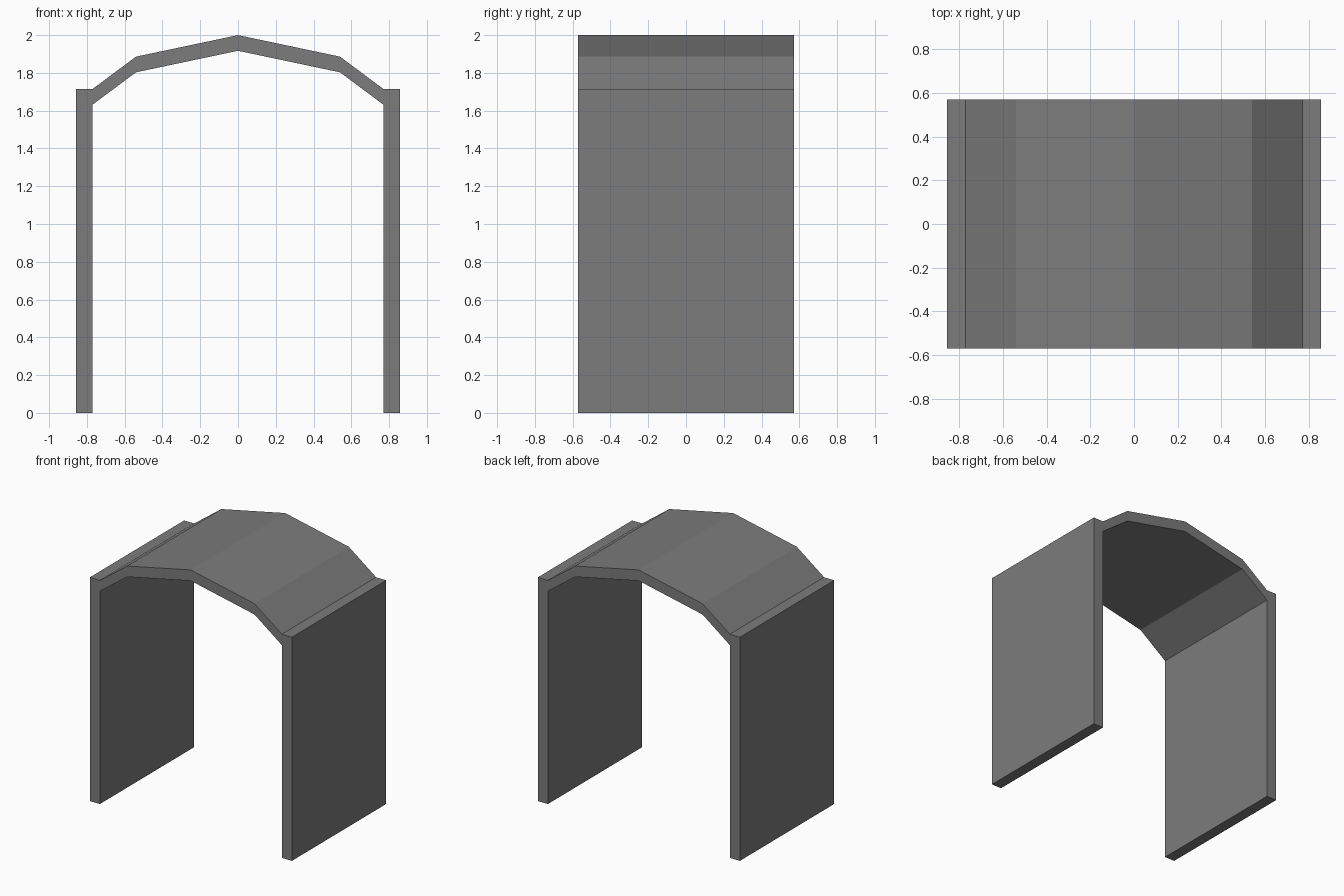
import bpy
import bmesh

HALF_DEPTH = 0.571
INNER, OUTER = 0.771, 0.857
WALL_TOP = 1.714
THICKNESS = 0.083

if "Cube" in bpy.data.objects:
    bpy.data.objects.remove(bpy.data.objects["Cube"], do_unlink=True)

grey = bpy.data.materials.new("plain_grey")
grey.use_nodes = True
colour = (0.2, 0.2, 0.2, 1)
grey.diffuse_color = colour
grey.node_tree.nodes["Principled BSDF"].inputs["Base Color"].default_value = colour


def extrude_profile(name, outline):
    """Extrude an (x, z) outline along the depth of the arch."""
    bm = bmesh.new()
    face = bm.faces.new([bm.verts.new((x, -HALF_DEPTH, z)) for x, z in outline])
    result = bmesh.ops.extrude_face_region(bm, geom=[face], use_keep_orig=True)
    moved = [v for v in result["geom"] if isinstance(v, bmesh.types.BMVert)]
    bmesh.ops.translate(bm, vec=(0, 2 * HALF_DEPTH, 0), verts=moved)
    bmesh.ops.recalc_face_normals(bm, faces=bm.faces)
    mesh = bpy.data.meshes.new(name)
    bm.to_mesh(mesh)
    bm.free()
    mesh.materials.append(grey)
    obj = bpy.data.objects.new(name, mesh)
    bpy.context.collection.objects.link(obj)
    return obj


# Side walls
for name, side in (("left_wall", 1), ("right_wall", -1)):
    extrude_profile(name, [(side * INNER, 0), (side * OUTER, 0),
                           (side * OUTER, WALL_TOP), (side * INNER, WALL_TOP)])

# Faceted roof spanning the walls
half = [(INNER, WALL_TOP), (0.54, 1.886)]
top = half + [(0, 2)] + [(-x, z) for x, z in reversed(half)]
underside = [(x, z - THICKNESS) for x, z in reversed(top)]
extrude_profile("roof", top + underside)
